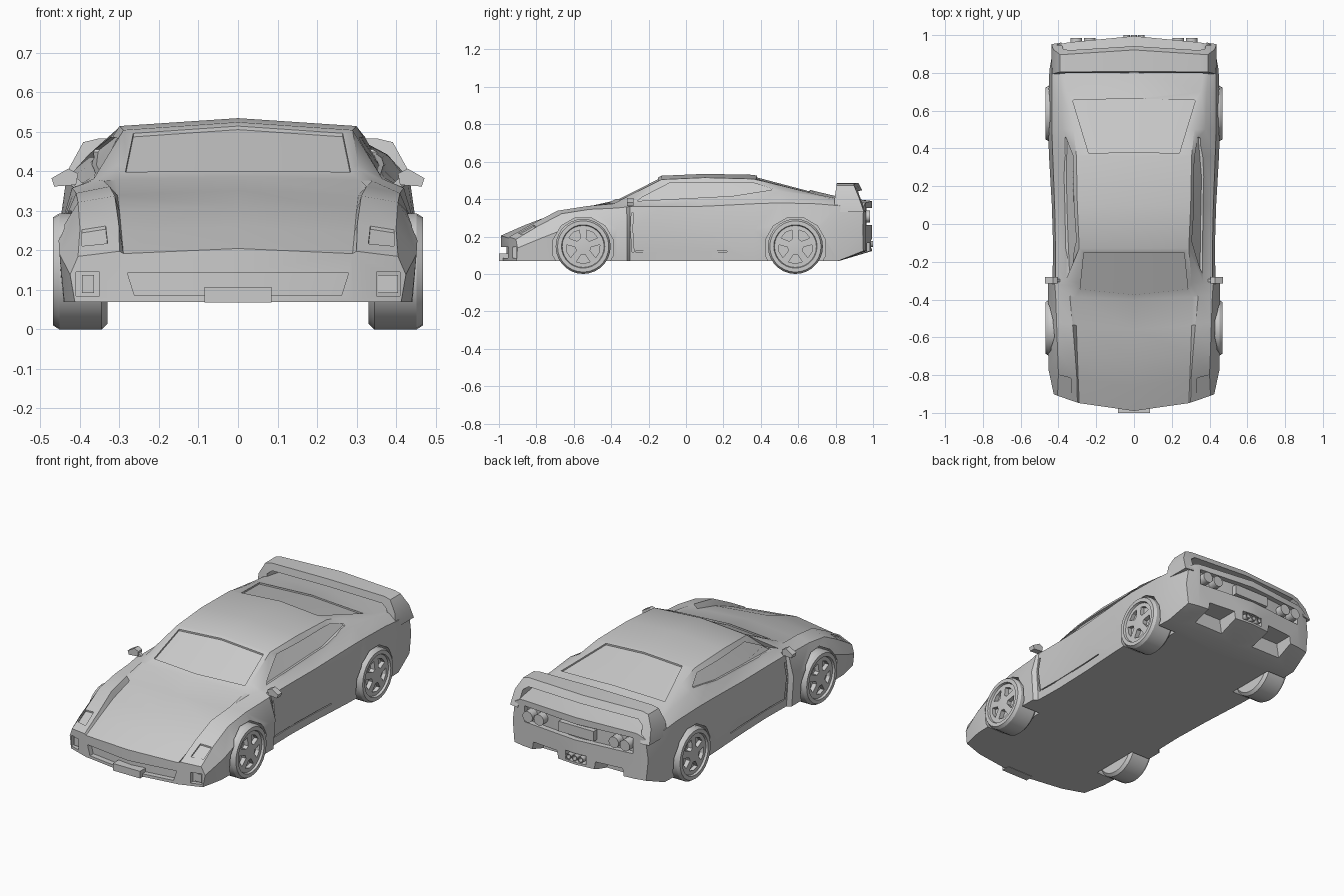
import bpy, bmesh, math
from mathutils import Vector
from mathutils.bvhtree import BVHTree

if "Cube" in bpy.data.objects:
    bpy.data.objects.remove(bpy.data.objects["Cube"])


def make(name, verts, faces, smooth=True):
    bm = bmesh.new()
    vs = [bm.verts.new(v) for v in verts]
    for f in faces:
        bm.faces.new([vs[i] for i in f])
    bmesh.ops.recalc_face_normals(bm, faces=bm.faces)
    me = bpy.data.meshes.new(name)
    bm.to_mesh(me)
    bm.free()
    ob = bpy.data.objects.new(name, me)
    bpy.context.collection.objects.link(ob)
    if smooth:
        smooth_ob(ob)
    return ob


def smooth_ob(ob, angle=28):
    bpy.ops.object.select_all(action='DESELECT')
    bpy.context.view_layer.objects.active = ob
    ob.select_set(True)
    bpy.ops.object.shade_smooth_by_angle(angle=math.radians(angle))


def prism(name, pts, axis, a, b, smooth=True):
    """Extrude a 2D outline along an axis from a to b."""
    put = {'X': lambda u, v, w: (w, u, v), 'Y': lambda u, v, w: (u, w, v),
           'Z': lambda u, v, w: (u, v, w)}[axis]
    n = len(pts)
    verts = [put(u, v, w) for w in (a, b) for u, v in pts]
    faces = [range(n), range(n, 2 * n)]
    faces += [(i, (i + 1) % n, n + (i + 1) % n, n + i) for i in range(n)]
    return make(name, verts, faces, smooth)


def rect(x0, x1, z0, z1):
    return [(x0, z0), (x1, z0), (x1, z1), (x0, z1)]


def circle(cx, cz, r, n, turn=0.0):
    return [(cx + r * math.cos(turn + math.tau * i / n), cz + r * math.sin(turn + math.tau * i / n))
            for i in range(n)]


def cut(ob, cutter):
    m = ob.modifiers.new("cut", 'BOOLEAN')
    m.operation, m.solver, m.object = 'DIFFERENCE', 'EXACT', cutter
    bpy.ops.object.select_all(action='DESELECT')
    bpy.context.view_layer.objects.active = ob
    bpy.ops.object.modifier_apply(modifier=m.name)
    bpy.data.objects.remove(cutter)


# Body: lofted stations (y, z centre, hood/roof edge xz, pillar base xz, shoulder xz, side x)
STATIONS = [
    (-.99, .205, .290, .192, .300, .198, .405, .185, .425),
    (-.86, .262, .295, .245, .302, .268, .400, .255, .452),
    (-.72, .315, .300, .300, .312, .338, .405, .322, .455),
    (-.56, .352, .305, .340, .325, .362, .410, .345, .455),
    (-.40, .388, .310, .378, .340, .376, .415, .352, .455),
    (-.34, .418, .306, .406, .360, .380, .420, .358, .455),
    (-.32, .429, .304, .416, .365, .382, .415, .360, .432),
    (-.13, .525, .290, .505, .370, .385, .415, .360, .428),
    (.10, .535, .300, .515, .372, .400, .420, .362, .435),
    (.36, .530, .305, .508, .375, .420, .430, .375, .450),
    (.50, .493, .320, .474, .378, .443, .435, .380, .455),
    (.70, .440, .355, .425, .385, .415, .435, .375, .452),
    (.82, .412, .370, .402, .395, .397, .435, .365, .448),
    (.995, .390, .350, .382, .370, .378, .410, .355, .425)]
verts, faces = [], []
for y, zc, xr, zr, xt, zt, xs, zs, xm in STATIONS:
    zb = .07 + .3 * max(0, y - .82)
    half = [(0, zb), (xr, zb), (xm - .012, zb), (xm, min(.24, zs * .75)),
            (xs, zs), (xt, zt), (xr, zr), (0, zc)]
    bow = .1 * max(0, -y - .12) - .25 * max(0, y - .8)
    for x, z in half + [(-x, z) for x, z in half[6:0:-1]]:
        verts.append((x, y + bow * (x / .42) ** 2, z))
for s in range(len(STATIONS) - 1):
    faces += [(14 * s + i, 14 * s + (i + 1) % 14, 14 * s + 14 + (i + 1) % 14, 14 * s + 14 + i)
              for i in range(14)]
for o in (0, 14 * (len(STATIONS) - 1)):
    faces += [[o + i for i in f] for f in
              ((0, 1, 6, 7), range(1, 7), (0, 13, 8, 7), range(8, 14))]
body = make("body", verts, faces, False)
bm = bmesh.new()
bm.from_mesh(body.data)
surface = BVHTree.FromBMesh(bm)
bm.free()


def recess(row_a, row_b, d, depth):
    """Sink a strip between two rows of points into the body along direction d."""
    d = Vector(d)
    n = len(row_a)
    low, high = [], []
    for u, v in row_a + row_b:
        start = Vector((-d.x * 2, u, v)) if d.x else Vector((u, -d.y * 2, v)) if d.y else Vector((u, v, 2))
        hit = surface.ray_cast(start, d)[0]
        low.append(hit + d * depth)
        high.append(hit - d * .03)
    k = 2 * n
    fs = []
    for i in range(n - 1):
        fs += [(i, i + 1, n + i + 1, n + i), (k + i, k + i + 1, k + n + i + 1, k + n + i),
               (i, i + 1, k + i + 1, k + i), (n + i, n + i + 1, k + n + i + 1, k + n + i)]
    fs += [(0, n, k + n, k), (n - 1, k - 1, 2 * k - 1, k + n - 1)]
    cut(body, make("cutter", low + high, fs, False))


# Wheel arches
for s in (-1, 1):
    for y in (-.55, .585):
        cut(body, prism("cutter", circle(y, .14, .166, 12, math.pi / 12), 'X', s * .325, s * .6, False))

# Windscreen and rear window
recess([(-.285, -.345), (0, -.375), (.285, -.345)], [(-.265, -.15), (0, -.15), (.265, -.15)], (0, 0, -1), .009)
recess([(-.24, .375), (0, .38), (.24, .375)], [(-.325, .655), (0, .665), (.325, .655)], (0, 0, -1), .009)

# Side windows, door seams, headlights, fog lamps, rear notches
for s in (-1, 1):
    d = (-s, 0, 0)
    recess([(-.26, .39), (0, .404), (.25, .417), (.455, .449)],
           [(-.235, .41), (-.09, .485), (.36, .487), (.46, .456)], d, .012)
    seam = [(-.292, .325), (-.296, .24), (-.288, .116)]
    recess(seam, [(y + .01, z) for y, z in seam], d, .012)
    recess([(-.27, .116), (.22, .116)], [(-.27, .122), (.22, .122)], d, .01)
    recess([(s * .33, -.895), (s * .395, -.87)], [(s * .335, -.815), (s * .395, -.80)], (0, 0, -1), .008)
    recess([(s * .35, .085), (s * .41, .085)], [(s * .35, .145), (s * .41, .145)], (0, 1, 0), .025)
    cut(body, prism("cutter", [(s * .10, .04), (s * .30, .04), (s * .28, .165), (s * .12, .165)],
                    'Y', .86, 1.1, False))

# Front grille opening, tail panel, exhaust opening
recess([(-.262, .086), (0, .086), (.262, .086)], [(-.28, .143), (0, .143), (.28, .143)], (0, 1, 0), .03)
xs = (-.34, -.18, 0, .18, .34)
recess([(x, .262) for x in xs], [(x, .352) for x in xs], (0, -1, 0), .03)
recess([(-.065, .135), (0, .135), (.065, .135)], [(-.065, .185), (0, .185), (.065, .185)], (0, -1, 0), .04)
smooth_ob(body)

# Plates, lamps and pipes
prism("front_plate", rect(-.085, .085, .068, .108), 'Y', -1.0, -.95)
prism("rear_plate", rect(-.11, .11, .278, .335), 'Y', .94, .985)
for s in (-1, 1):
    for x in (.235, .305):
        prism("tail_lamp", circle(s * x, .307, .031, 20), 'Y', .92, .985)
    prism("fog_lamp", rect(s * .36 - .005, s * .40 + .005, .092, .138), 'Y', -.905, -.89)
for x in (-.038, 0, .038):
    pipe = prism("exhaust_pipe", circle(x, .16, .017, 14), 'Y', .93, 1.0, False)
    cut(pipe, prism("cutter", circle(x, .16, .012, 14), 'Y', .96, 1.1, False))
    smooth_ob(pipe)

# Rear wing: hoop outline, with front and rear edges leaning together towards the top
outer = [(.437, .33), (.427, .41), (.392, .474), (.355, .483), (0, .487)]
inner = [(0, .447), (.345, .443), (.375, .42), (.385, .33)]
half = outer + inner
n = len(half)
verts = []
for s in (1, -1):
    for x, z in half:
        bow = .035 * (x / .42) ** 2
        verts.append((s * x, .79 + .14 * max(0, z - .37), z))
        verts.append((s * x, min(.99, .985 - .5 * (z - .36)) - bow, z))
faces = []
for o in (0, 2 * n):
    for i in range(n):
        if i != 4:
            j = (i + 1) % n
            faces.append([o + 2 * i, o + 2 * j, o + 2 * j + 1, o + 2 * i + 1])
    for e in (0, 1):
        faces += [[o + 2 * a + e for a in f] for f in ((0, 1, 7, 8), (1, 2, 6, 7), (2, 3, 5, 6), (3, 4, 5))]
wing = make("rear_wing", verts, faces, False)
bm = bmesh.new()
bm.from_mesh(wing.data)
bmesh.ops.remove_doubles(bm, verts=bm.verts, dist=1e-4)
bmesh.ops.recalc_face_normals(bm, faces=bm.faces)
bm.to_mesh(wing.data)
bm.free()
smooth_ob(wing)

# Door mirrors
for s in (-1, 1):
    prism("mirror_housing", [(s * .41, .366), (s * .465, .362), (s * .472, .383), (s * .43, .407), (s * .405, .395)],
          'Y', -.315, -.28)
    prism("mirror_stalk", [(s * .375, .355), (s * .395, .345), (s * .425, .375), (s * .41, .385)], 'Y', -.308, -.29)

# Wheels: turned profile with five pockets
PROFILE = [(.33, 0), (.33, .132), (.345, .147), (.452, .147), (.468, .137), (.468, .116),
           (.456, .112), (.456, .1), (.462, .03), (.462, 0)]
SEG = 28
for s in (-1, 1):
    for place, y in (("front", -.55), ("rear", .585)):
        verts = [(s * x, y + r * math.cos(math.tau * i / SEG), .147 + r * math.sin(math.tau * i / SEG))
                 for x, r in PROFILE[1:-1] for i in range(SEG)]
        rows = len(PROFILE) - 2
        faces = [(r * SEG + i, r * SEG + (i + 1) % SEG, (r + 1) * SEG + (i + 1) % SEG, (r + 1) * SEG + i)
                 for r in range(rows - 1) for i in range(SEG)]
        faces += [range(SEG), range((rows - 1) * SEG, rows * SEG)]
        wheel = make(place + "_wheel", verts, faces, False)
        for k in range(5):
            a = math.tau * k / 5 - math.pi / 2
            pts = [(y + r * math.cos(a) - w * math.sin(a), .147 + r * math.sin(a) + w * math.cos(a))
                   for r, w in ((.042, -.01), (.082, -.036), (.092, 0), (.082, .036), (.042, .01))]
            cut(wheel, prism("cutter", pts, 'X', s * .435, s * .5, False))
        smooth_ob(wheel)
